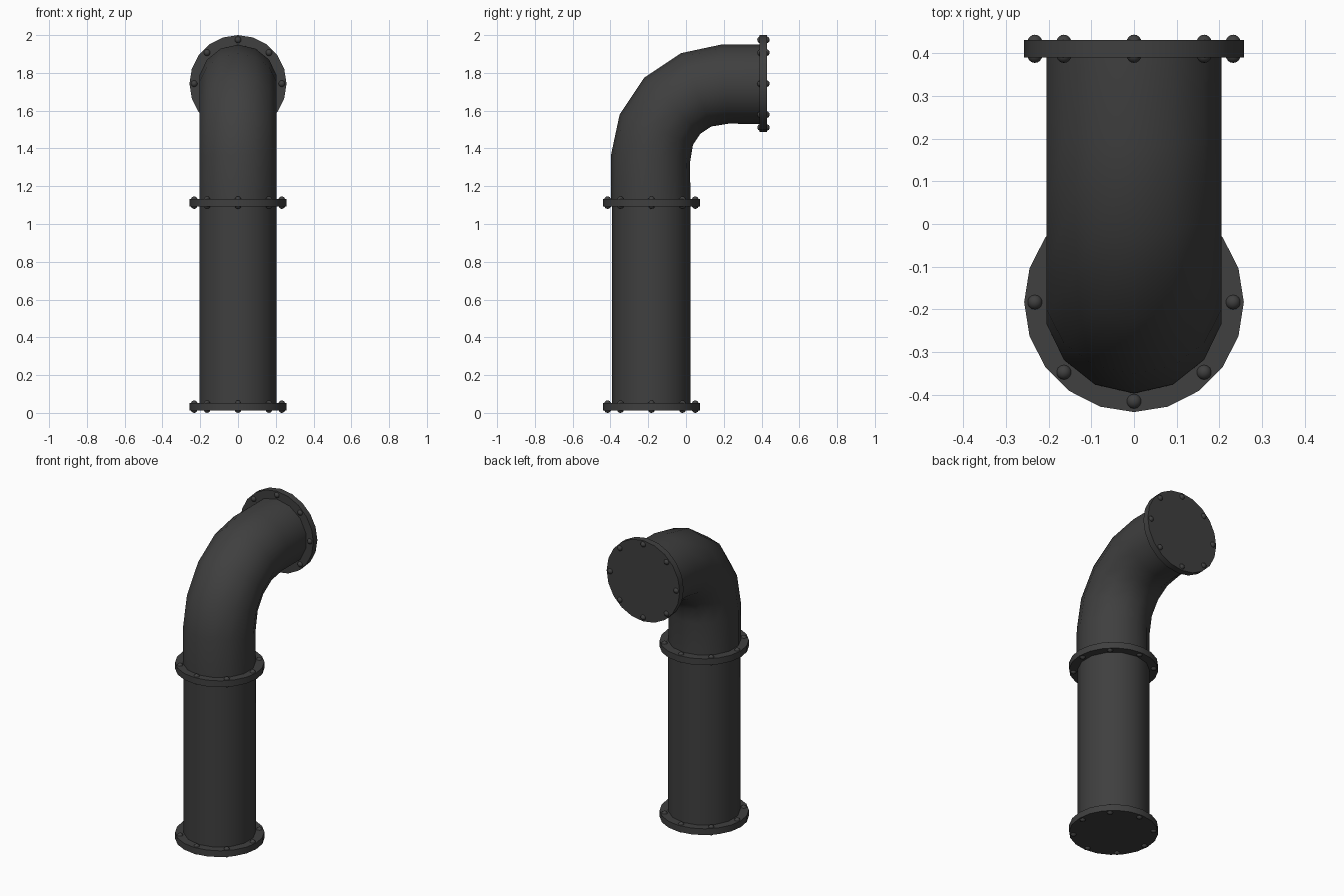
import bpy
import bmesh
from math import sin, cos, pi, radians
from mathutils import Matrix, Vector

cube = bpy.data.objects.get("Cube")
if cube:
    bpy.data.objects.remove(cube, do_unlink=True)

iron = bpy.data.materials.new("dark_iron")
iron.use_nodes = True
colour = (0.05, 0.05, 0.05, 1)
iron.diffuse_color = colour
iron.node_tree.nodes["Principled BSDF"].inputs["Base Color"].default_value = colour

PIPE_SIDES = 14
PIPE_RADIUS = 0.21
AXIS_Y = -0.183
MOUTH_Z = 1.743


def finish(bm, name, matrix=Matrix(), angle=40):
    """Turn a bmesh into a smooth-shaded object."""
    bmesh.ops.recalc_face_normals(bm, faces=bm.faces)
    mesh = bpy.data.meshes.new(name)
    bm.to_mesh(mesh)
    bm.free()
    mesh.transform(matrix)
    mesh.materials.append(iron)
    obj = bpy.data.objects.new(name, mesh)
    bpy.context.collection.objects.link(obj)
    bpy.ops.object.select_all(action="DESELECT")
    obj.select_set(True)
    bpy.context.view_layer.objects.active = obj
    bpy.ops.object.shade_smooth_by_angle(angle=radians(angle))
    return obj


def tube(name, path, radius):
    """Sweep a round section along a path in the YZ plane."""
    bm = bmesh.new()
    points = [Vector((0, y, z)) for y, z in path]
    rings = []
    for i, p in enumerate(points):
        ahead = points[min(i + 1, len(points) - 1)] - p
        behind = p - points[max(i - 1, 0)]
        tangent = (ahead.normalized() + behind.normalized()).normalized()
        side = Vector((1, 0, 0))
        out = side.cross(tangent)
        rings.append([bm.verts.new(p + radius * (side * sin(a) + out * cos(a)))
                      for a in (2 * pi * k / PIPE_SIDES for k in range(PIPE_SIDES))])
    for a, b in zip(rings, rings[1:]):
        for k in range(PIPE_SIDES):
            n = (k + 1) % PIPE_SIDES
            bm.faces.new((a[k], a[n], b[n], b[k]))
    bm.faces.new(rings[0])
    bm.faces.new(rings[-1])
    return finish(bm, name)


def flange(name, matrix):
    """Disc with eight bolts whose round heads show on both faces."""
    bm = bmesh.new()
    bmesh.ops.create_cone(bm, cap_ends=True, segments=20, radius1=0.257,
                          radius2=0.257, depth=0.04, matrix=Matrix.Rotation(pi / 2, 4, "Z"))
    finish(bm, name + "_flange", matrix)

    bm = bmesh.new()
    for k in range(8):
        a = k * pi / 4
        for z in (-0.015, 0.015):
            spot = Matrix.Translation((0.232 * cos(a), 0.232 * sin(a), z))
            bmesh.ops.create_uvsphere(bm, u_segments=14, v_segments=8,
                                      radius=0.018, matrix=spot)
    finish(bm, name + "_bolts", matrix)


# Straight pipe
tube("straight_pipe", [(AXIS_Y, 0.03), (AXIS_Y, 1.113)], 0.208)

# Elbow: short riser, quarter bend in four steps, short mouth
BEND = 0.39
ELBOW_Y = -0.187
bend_y, bend_z = ELBOW_Y + BEND, MOUTH_Z - BEND - 0.003
path = [(ELBOW_Y, 1.113)]
for i in range(5):
    t = i * pi / 8
    path.append((bend_y - BEND * cos(t), bend_z + BEND * sin(t)))
path.append((0.41, path[-1][1]))
tube("elbow_pipe", path, PIPE_RADIUS)

# Bolted flanges
flange("base", Matrix.Translation((0, AXIS_Y, 0.033)))
flange("middle", Matrix.Translation((0, AXIS_Y, 1.113)))
flange("mouth", Matrix.Translation((0, 0.41, MOUTH_Z)) @ Matrix.Rotation(pi / 2, 4, "X"))
